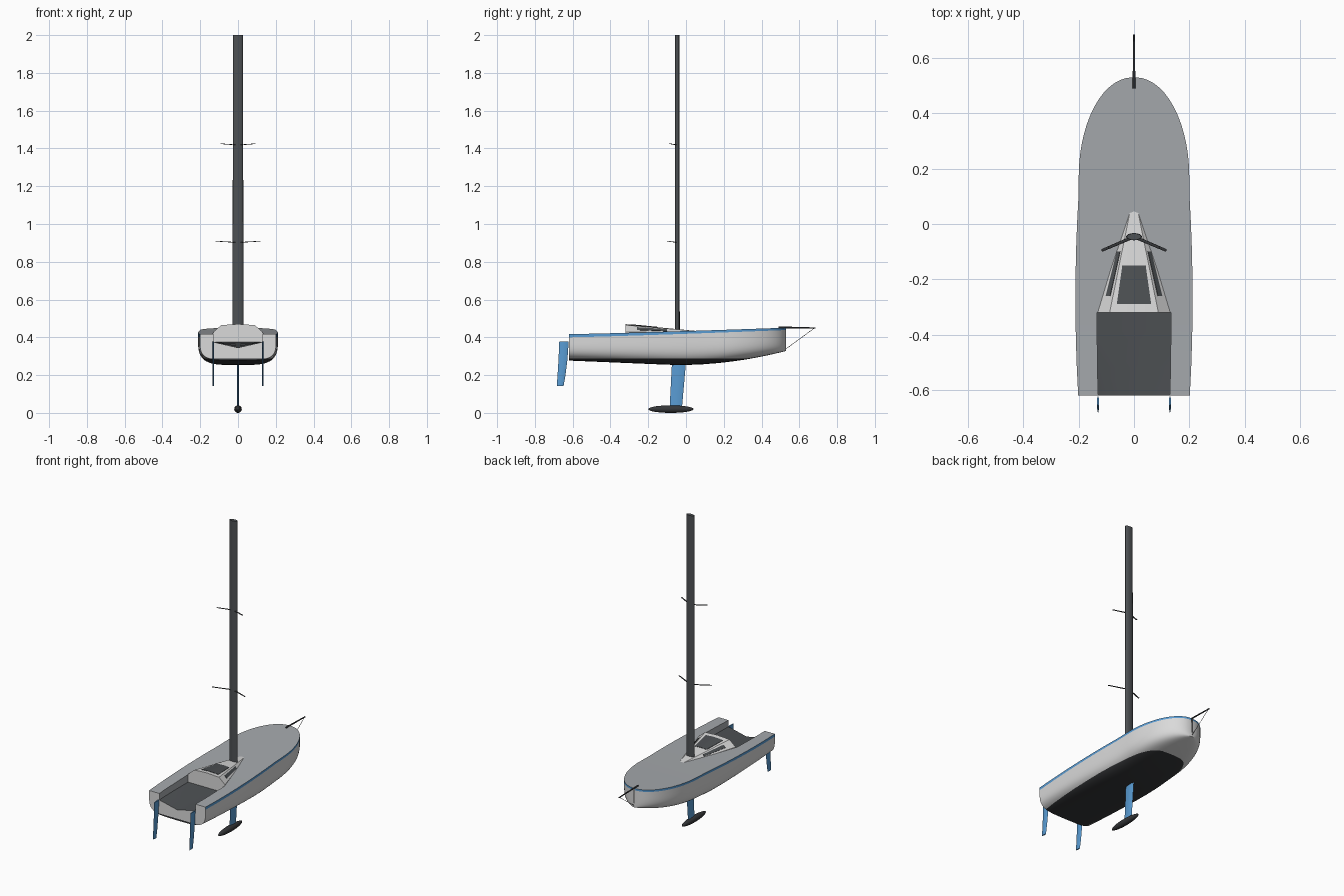
import bpy, bmesh, math
from mathutils import Vector

if "Cube" in bpy.data.objects:
    bpy.data.objects.remove(bpy.data.objects["Cube"])


def material(name, r, g, b):
    m = bpy.data.materials.new(name)
    m.diffuse_color = (r, g, b, 1)
    m.use_nodes = True
    m.node_tree.nodes["Principled BSDF"].inputs["Base Color"].default_value = m.diffuse_color
    return m


WHITE = material("hull white", 0.70, 0.70, 0.70)
GREY = material("deck grey", 0.38, 0.40, 0.42)
DARK = material("carbon grey", 0.075, 0.082, 0.088)
BLACK = material("bottom paint", 0.035, 0.037, 0.04)
BLUE = material("blue", 0.10, 0.33, 0.65)


def finish(name, bm, mats, angle=35):
    bmesh.ops.remove_doubles(bm, verts=bm.verts, dist=1e-5)
    bmesh.ops.recalc_face_normals(bm, faces=bm.faces)
    me = bpy.data.meshes.new(name)
    bm.to_mesh(me)
    bm.free()
    for m in mats:
        me.materials.append(m)
    ob = bpy.data.objects.new(name, me)
    bpy.context.collection.objects.link(ob)
    bpy.ops.object.select_all(action='DESELECT')
    ob.select_set(True)
    bpy.context.view_layer.objects.active = ob
    bpy.ops.object.shade_smooth_by_angle(angle=math.radians(angle))
    return ob


def rod(name, a, b, rx, ry, mat, taper=1.0, sides=16):
    """Elliptical rod from a to b; ry is the thickness across the up direction."""
    a, b = Vector(a), Vector(b)
    bm = bmesh.new()
    bmesh.ops.create_cone(bm, cap_ends=True, segments=sides, radius1=1,
                          radius2=taper, depth=(b - a).length)
    d = (b - a).normalized()
    up = Vector((0, 1, 0)) if abs(d.z) > 0.9 else Vector((0, 0, 1))
    side = up.cross(d).normalized()
    up = d.cross(side)
    for v in bm.verts:
        v.co = (a + b) / 2 + side * v.co.x * rx + up * v.co.y * ry + d * v.co.z
    return finish(name, bm, [mat])


def blade(name, levels, x, t, mat):
    """Foil lofted through levels of (z, trailing y, leading y)."""
    bm = bmesh.new()
    rings = [[bm.verts.new((x + s * t, y0 + (y1 - y0) * f, z))
              for f, s in ((0, 0), (.4, .8), (.75, 1), (1, 0), (.75, -1), (.4, -.8))]
             for z, y0, y1 in levels]
    for a, b in zip(rings, rings[1:]):
        for i in range(6):
            j = (i + 1) % 6
            bm.faces.new((a[i], a[j], b[j], b[i]))
    bm.faces.new(rings[0])
    bm.faces.new(rings[-1])
    return finish(name, bm, [mat])


# ---- Hull with deck and open cockpit ----
STERN, BULKHEAD, BOW = -0.62, -0.32, 0.53
WATERLINE = 0.288


def half_width(y):
    if y < 0.17:
        return 0.2 + 0.012 * max(0, 1 - ((y + 0.27) / 0.38) ** 2)
    return 0.006 + 0.194 * math.sqrt(max(0, 1 - ((y - 0.17) / 0.36) ** 2))


def sheer(y):
    return 0.417 + 0.034 * ((y - STERN) / 1.15) ** 1.2


def keel_line(y):
    if y > -0.05:
        return 0.253 + 0.075 * ((y + 0.05) / 0.58) ** 2
    return 0.253 + 0.024 * (-0.05 - y) / 0.57


def section(y, cockpit):
    """Half section from cockpit centre out over the deck and down to the keel."""
    w, zs, zk = half_width(y), sheer(y), keel_line(y)
    xi = min(0.133, 0.64 * w)
    if cockpit:
        dip = 0.03 * (BULKHEAD - y) / (BULKHEAD - STERN)
        pts = [(0, 0.375 - dip), (xi, 0.375)]
    else:
        pts = [(0, zs), (xi, zs)]
    zt = zs - 0.017 + 0.004 * (y - STERN)
    pts += [(xi, zs), (w, zs), (w, zt)]
    n, steps = 4.2, 14
    for k in range(1, steps + 1):
        t = math.pi / 2 * (k / steps) ** 1.3
        pts.append((w * max(0, math.cos(t)) ** (2 / n),
                    zt - (zt - zk) * math.sin(t) ** (2 / n)))
    pts[-1] = (0, zk)
    return pts


stations = [(y, True) for y in (STERN, -0.52, -0.42, BULKHEAD)]
stations += [(y, False) for y in (BULKHEAD, -0.2, -0.1, 0, 0.09)]
stations += [(0.17 + 0.36 * math.sin(math.pi / 2 * k / 14), False) for k in range(15)]
bm = bmesh.new()
for side in (1, -1):
    rings = [[bm.verts.new((side * x, y, z)) for x, z in section(y, c)]
             for y, c in stations]
    for i, (a, b) in enumerate(zip(rings, rings[1:])):
        for j in range(len(a) - 1):
            f = bm.faces.new((a[j], a[j + 1], b[j + 1], b[j]))
            if j == 0:                       # cockpit floor, bulkhead, foredeck
                f.material_index = 2 if i < 3 else (0 if i == 3 else 1)
            elif j < 3:                      # cockpit sides and side decks
                f.material_index = 1
            elif j == 3:                     # sheer stripe
                f.material_index = 4
    bm.faces.new(rings[0])                   # transom half
    bm.faces.new(rings[-1][1:])              # stem half
bmesh.ops.remove_doubles(bm, verts=bm.verts, dist=1e-5)
bmesh.ops.dissolve_degenerate(bm, dist=1e-5, edges=bm.edges)
bmesh.ops.bisect_plane(bm, geom=bm.verts[:] + bm.edges[:] + bm.faces[:],
                       plane_co=(0, 0, WATERLINE), plane_no=(0, 0, 1))
for f in bm.faces:
    if max(v.co.z for v in f.verts) < WATERLINE + 1e-4:
        f.material_index = 3
finish("hull", bm, [WHITE, GREY, DARK, BLACK, BLUE])

# ---- Cabin: a wedge tapering to a point on the foredeck ----
APEX = Vector((0, 0.115, 0.428))
BASE, FOOT, EDGE, RIDGE = [Vector((x, BULKHEAD, z)) for x, z in
                           ((0.131, 0.375), (0.131, 0.428), (0.088, 0.465), (0, 0.47))]


def mirror(p, s):
    return Vector((p.x * s, p.y, p.z))


bm = bmesh.new()
rear = [BASE, FOOT, EDGE, RIDGE] + [mirror(p, -1) for p in (EDGE, FOOT, BASE)]
tip = bm.verts.new(APEX)
ring = [bm.verts.new(p) for p in rear]
for a, b in zip(ring, ring[1:] + ring[:1]):
    bm.faces.new((a, b, tip))
bm.faces.new(ring)
finish("cabin", bm, [WHITE], 20)


def on_cabin(y, p, q, f):
    """Point on the cabin facet between rear corners p and q."""
    u = (APEX.y - y) / (APEX.y - BULKHEAD)
    return APEX.lerp(p.lerp(q, f), u)


def plate(name, corners, lift):
    bm = bmesh.new()
    low = [bm.verts.new(p - lift) for p in corners]
    top = [bm.verts.new(p + lift) for p in corners]
    n = len(low)
    for i in range(n):
        j = (i + 1) % n
        bm.faces.new((low[i], low[j], top[j], top[i]))
    bm.faces.new(low)
    bm.faces.new(top)
    finish(name, bm, [DARK])


# ---- Cabin windows and roof hatch ----
for s in (1, -1):
    pane = [on_cabin(y, FOOT, EDGE, f) for y, f in
            ((-0.10, 0.18), (-0.26, 0.32), (-0.26, 0.75), (-0.10, 0.72))]
    plate("side_window", [mirror(p, s) for p in pane], Vector((0.0015 * s, 0, 0.002)))
    half = [on_cabin(y, RIDGE, EDGE, f) for y, f in
            ((-0.15, 0), (-0.15, 0.79), (-0.29, 0.76), (-0.29, 0))]
    plate("roof_hatch", [mirror(p, s) for p in half], Vector((0, 0, 0.002)))

# ---- Mast and swept spreaders ----
MAST_Y = -0.046
rod("mast", (0, MAST_Y, 0.40), (0, MAST_Y, 2.0), 0.029, 0.013, DARK, 0.92, 24)
for z, span, sweep in ((0.902, 0.117, 0.05), (1.418, 0.092, 0.04)):
    for s in (1, -1):
        rod("spreader", (0, MAST_Y, z), (s * span, MAST_Y - sweep, z + 0.007),
            0.006, 0.002, BLACK, 0.8, 8)

# ---- Bowsprit and bobstay ----
rod("bowsprit", (0, 0.49, 0.453), (0, 0.685, 0.449), 0.005, 0.005, BLACK, 0.7, 12)
rod("bobstay", (0, 0.68, 0.449), (0, 0.528, 0.338), 0.0012, 0.0012, BLACK, 1, 6)

# ---- Keel fin and bulb ----
blade("keel_fin", [(0.27, -0.074, 0.0), (0.02, -0.087, -0.022)], 0, 0.005, BLUE)
bm = bmesh.new()
bmesh.ops.create_uvsphere(bm, u_segments=24, v_segments=16, radius=1)
for v in bm.verts:
    x, y, z = v.co
    v.co = (x * 0.02, -0.08 + z * 0.12, 0.02 + y * 0.02)
finish("keel_bulb", bm, [BLACK], 60)

# ---- Twin rudders ----
for s in (1, -1):
    blade("rudder", [(0.377, -0.671, -0.621), (0.28, -0.675, -0.628),
                     (0.20, -0.68, -0.638), (0.143, -0.684, -0.648)],
          0.13 * s, 0.004, BLUE)
